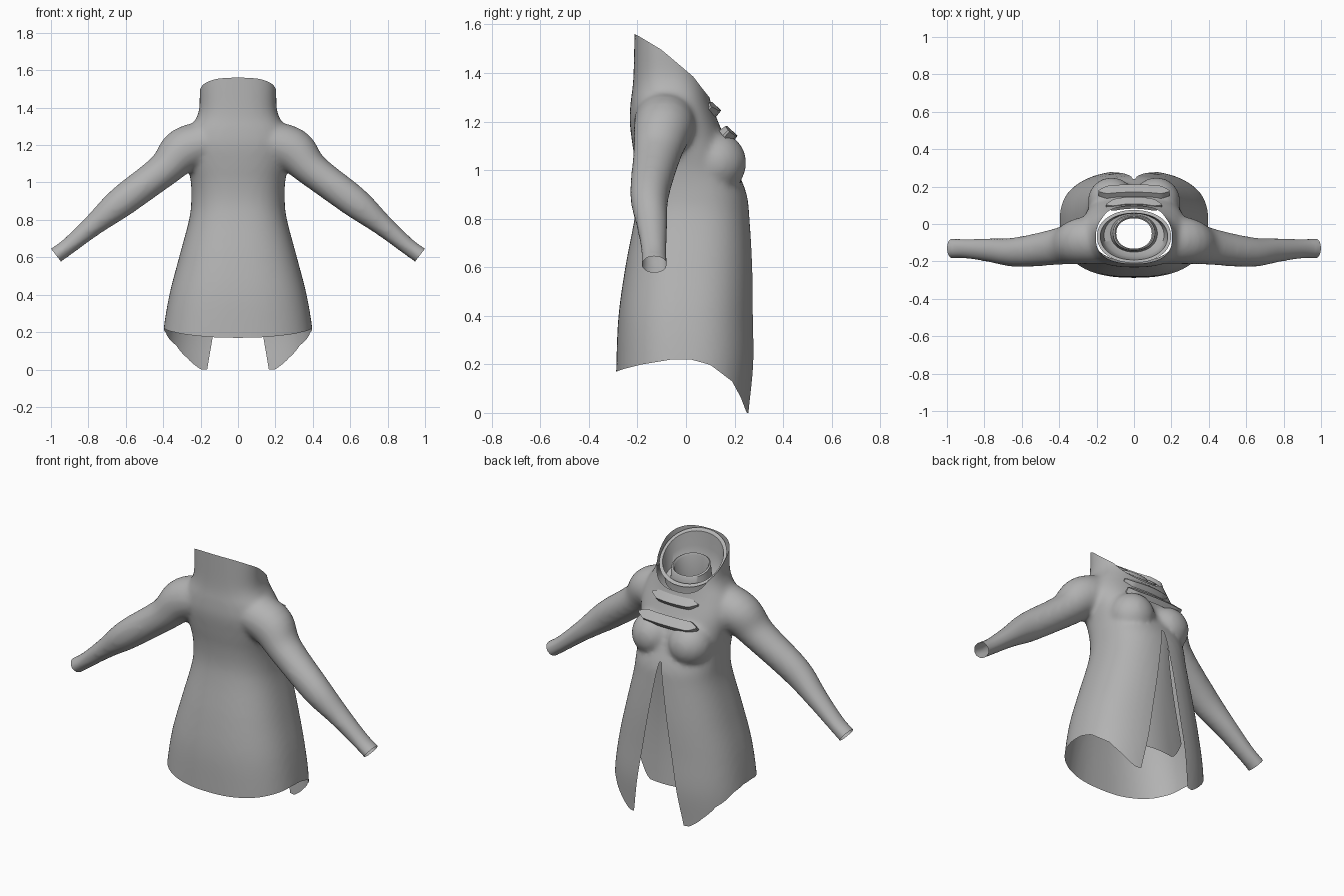
import bpy, bmesh, math
from mathutils import Vector

cube = bpy.data.objects.get("Cube")
if cube:
    bpy.data.objects.remove(cube, do_unlink=True)

GREY = (0.45, 0.45, 0.45, 1)
cloth = bpy.data.materials.new("grey_cloth")
cloth.use_nodes = True
cloth.diffuse_color = GREY
cloth.node_tree.nodes["Principled BSDF"].inputs["Base Color"].default_value = GREY


def finish(name, bm):
    mesh = bpy.data.meshes.new(name)
    bm.to_mesh(mesh)
    bm.free()
    mesh.materials.append(cloth)
    obj = bpy.data.objects.new(name, mesh)
    bpy.context.collection.objects.link(obj)
    bpy.ops.object.select_all(action='DESELECT')
    obj.select_set(True)
    bpy.context.view_layer.objects.active = obj
    bpy.ops.object.shade_smooth_by_angle(angle=math.radians(45))
    return obj


def loft(bm, rings, closed=True, caps=False):
    rows = [[bm.verts.new(p) for p in ring] for ring in rings]
    n = len(rows[0])
    for a, b in zip(rows, rows[1:]):
        for i in range(n if closed else n - 1):
            j = (i + 1) % n
            bm.faces.new((a[i], a[j], b[j], b[i]))
    if caps:
        bm.faces.new(rows[0])
        bm.faces.new(rows[-1])


def spline(rows, steps=5):
    """Smooth curve through rows of numbers."""
    out = []
    for i in range(len(rows) - 1):
        p = [rows[max(i - 1, 0)], rows[i], rows[i + 1], rows[min(i + 2, len(rows) - 1)]]
        for k in range(steps):
            t = k / steps
            out.append([b + 0.5 * t * (c - a + t * (2*a - 5*b + 4*c - d + t * (3*(b - c) + d - a)))
                        for a, b, c, d in zip(*p)])
    return out + [list(rows[-1])]


def interp(points, u):
    for (a, fa), (b, fb) in zip(points, points[1:]):
        if u <= b:
            return fa + (fb - fa) * max(0, (u - a) / (b - a))
    return points[-1][1]


def oval(z, hw, back, front, tilt=0, power=0.82, n=56):
    """Rounded cross-section, optionally sloping along y."""
    ring = []
    mid, half = (back + front) / 2, (front - back) / 2
    for i in range(n):
        c, s = math.cos(i * math.tau / n), math.sin(i * math.tau / n)
        y = math.copysign(abs(s) ** power, s) * half
        ring.append((math.copysign(abs(c) ** power, c) * hw, mid + y, z + tilt * y))
    return ring


def trim(bm, field):
    """Cut the surface cleanly where field is negative."""
    value = {v: field(*v.co) for v in bm.verts}
    gone = [v for v in bm.verts if value[v] < 0]
    fresh = []
    for e in list(bm.edges):
        a, b = e.verts
        fa, fb = value[a], value[b]
        if fa * fb < 0:
            fresh.append(bmesh.utils.edge_split(e, a, fa / (fa - fb))[1])
    if fresh:
        bmesh.ops.connect_verts(bm, verts=fresh)
    bmesh.ops.delete(bm, geom=gone, context='VERTS')


# Coat body: z, half width, back, front
body_rows = [(-0.15, 0.42, -0.29, 0.265), (0.0, 0.415, -0.29, 0.27), (0.2, 0.40, -0.287, 0.285),
             (0.4, 0.367, -0.278, 0.28), (0.6, 0.315, -0.25, 0.275), (0.8, 0.262, -0.212, 0.262),
             (0.9, 0.25, -0.2, 0.25), (1.0, 0.252, -0.205, 0.212), (1.1, 0.27, -0.22, 0.175),
             (1.2, 0.285, -0.232, 0.132), (1.28, 0.262, -0.228, 0.102), (1.34, 0.225, -0.22, 0.088),
             (1.4, 0.207, -0.216, 0.075), (1.52, 0.205, -0.213, 0.06), (1.65, 0.2, -0.21, 0.05)]
bm = bmesh.new()
loft(bm, [oval(*r) for r in spline(body_rows)], caps=True)

# Sleeves: x, y, z, half depth, half thickness
sleeve_rows = [(0.1, -0.085, 1.23, 0.125, 0.11), (0.285, -0.09, 1.175, 0.125, 0.122),
               (0.40, -0.118, 1.065, 0.1, 0.092), (0.625, -0.15, 0.895, 0.08, 0.083),
               (0.775, -0.14, 0.77, 0.064, 0.058), (0.90, -0.132, 0.665, 0.053, 0.046),
               (0.975, -0.13, 0.61, 0.054, 0.045), (1.04, -0.13, 0.565, 0.056, 0.046)]
sleeve = spline(sleeve_rows)
for side in (1, -1):
    rings = []
    for i, (x, y, z, depth, thick) in enumerate(sleeve):
        a, b = sleeve[max(i - 1, 0)], sleeve[min(i + 1, len(sleeve) - 1)]
        d = Vector((b[0] - a[0], 0, b[2] - a[2])).normalized()
        ring = []
        for k in range(28):
            c, s = math.cos(k * math.tau / 28), math.sin(k * math.tau / 28)
            ring.append((side * (x - d.z * s * thick), y + c * depth, z + d.x * s * thick))
        rings.append(ring)
    loft(bm, rings, caps=True)

# Bust
for side in (1, -1):
    ball = bmesh.ops.create_uvsphere(bm, u_segments=32, v_segments=20, radius=0.127)
    bmesh.ops.translate(bm, verts=ball["verts"], vec=(side * 0.12, 0.122, 1.03))
bmesh.ops.recalc_face_normals(bm, faces=bm.faces[:])

# Fuse into one smooth skin
coat = finish("coat", bm)
remesh = coat.modifiers.new("fuse", 'REMESH')
remesh.mode = 'VOXEL'
remesh.voxel_size = 0.014
soften = coat.modifiers.new("soften", 'SMOOTH')
soften.factor = 0.5
soften.iterations = 9
bpy.context.view_layer.update()
fused = bpy.data.meshes.new_from_object(coat.evaluated_get(bpy.context.evaluated_depsgraph_get()))
bpy.data.objects.remove(coat, do_unlink=True)
bm = bmesh.new()
bm.from_mesh(fused)
bpy.data.meshes.remove(fused)

# Open the hem, collar, cuffs and front slit
hem = [(-0.3, 0.165), (-0.26, 0.18), (-0.18, 0.2), (-0.06, 0.22), (0.02, 0.22), (0.1, 0.198),
       (0.19, 0.13), (0.225, 0.065), (0.25, 0.0)]
collar = [(-0.3, 1.6), (-0.2, 1.555), (-0.1, 1.495), (0.03, 1.385), (0.06, 1.345), (0.12, 1.27), (0.3, 1.2)]
trim(bm, lambda x, y, z: z - interp(hem, y))
trim(bm, lambda x, y, z: interp(collar, y) - z)
trim(bm, lambda x, y, z: 0.61 * (z - 0.61) - 0.79 * (abs(x) - 0.972))
trim(bm, lambda x, y, z: abs(x) - 0.165 * (0.97 - z) / 0.97 if y > 0.1 else 1)
finish("coat", bm)

# Collar lining and inner neck tube: z, half width, back, front, slope
bm = bmesh.new()
neck_rows = [(1.44, 0.198, -0.208, 0.075, -0.82), (1.44, 0.18, -0.192, 0.058, -0.82),
             (1.38, 0.172, -0.185, 0.055, -0.65), (1.32, 0.16, -0.175, 0.055, -0.45),
             (1.30, 0.125, -0.15, 0.048, -0.35), (1.35, 0.115, -0.145, 0.046, -0.35),
             (1.40, 0.112, -0.142, 0.044, -0.35), (1.405, 0.103, -0.137, 0.038, -0.35),
             (1.395, 0.095, -0.132, 0.03, -0.35), (1.25, 0.1, -0.135, 0.03, -0.3)]
loft(bm, [oval(*r, power=0.95) for r in neck_rows])
bmesh.ops.recalc_face_normals(bm, faces=bm.faces[:])
finish("collar_lining", bm)

# Inner panel hanging behind the slit
bm = bmesh.new()
rings = []
for i in range(17):
    t = i / 16
    ring = []
    for k in range(17):
        s = k / 8 - 1
        x = s * (0.05 + 0.14 * (1 - t))
        low = 0.19 + 0.13 * max(0, (abs(s) - 0.5) * 2) ** 1.5
        ring.append((x, 0.215 - 1.1 * x * x - 0.02 * math.sin(t * math.pi), low + (0.99 - low) * t))
    rings.append(ring)
loft(bm, rings, closed=False)
bmesh.ops.recalc_face_normals(bm, faces=bm.faces[:])
finish("inner_panel", bm)


# Pointed chest straps
def strap(name, length, y, z, height, bend):
    bm = bmesh.new()
    rings = []
    for i in range(25):
        x = length * (i / 12 - 1)
        h = height * min(1, 0.15 + (length - abs(x)) / 0.05)
        ring = []
        for u, n in ((-1, -1), (1, -1), (0.85, 1), (-0.85, 1)):
            up, out = u * h, n * 0.016
            ring.append((x, y + 0.72 * (out - up) - bend * x * x, z + 0.69 * (out + up)))
        rings.append(ring)
    loft(bm, rings, caps=True)
    bmesh.ops.recalc_face_normals(bm, faces=bm.faces[:])
    finish(name, bm)


strap("lower_strap", 0.19, 0.18, 1.15, 0.034, 0.4)
strap("upper_strap", 0.15, 0.115, 1.252, 0.03, 1.0)
